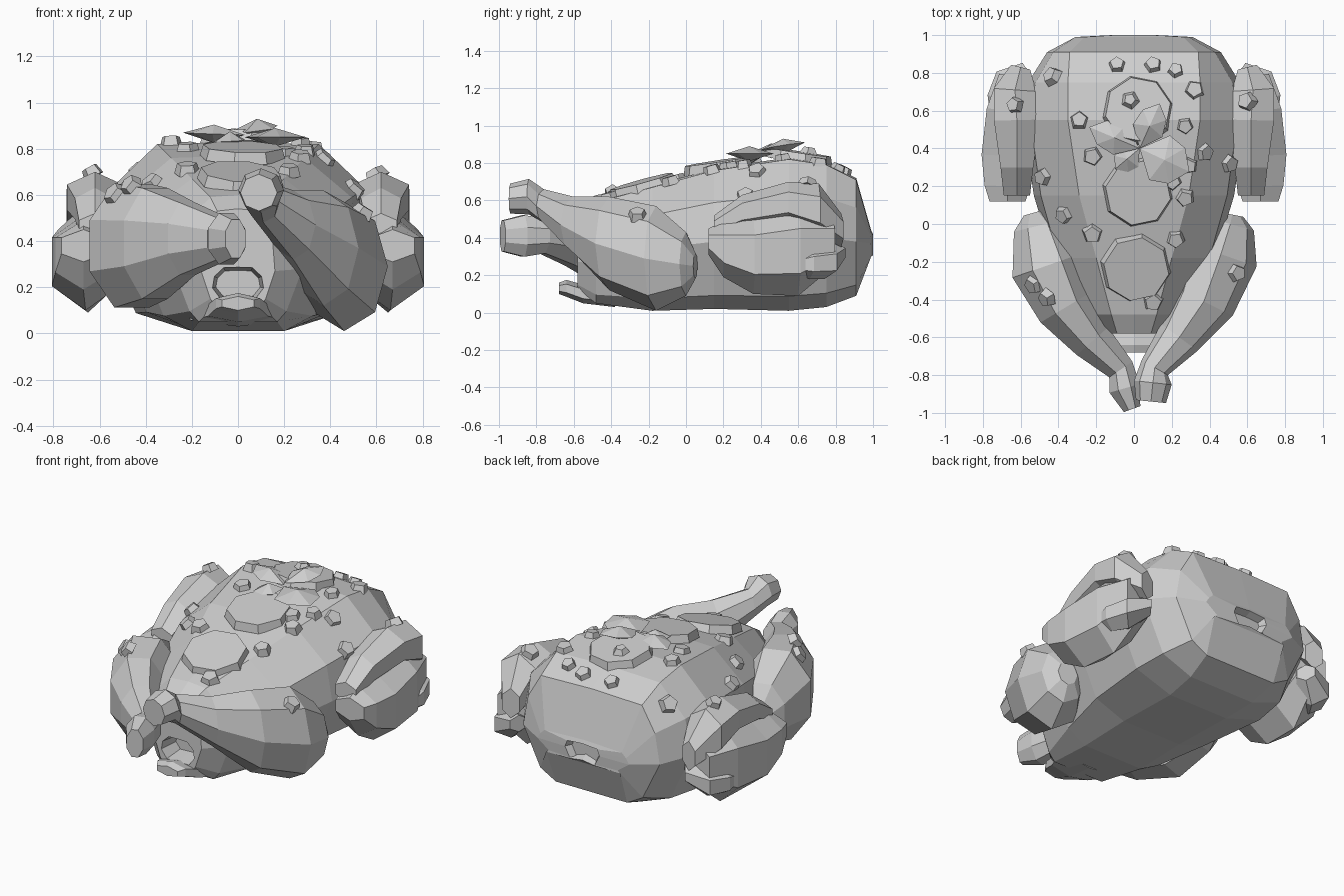
import bpy, bmesh, math, random
from mathutils import Vector, Matrix
from mathutils.bvhtree import BVHTree

random.seed(4)
if "Cube" in bpy.data.objects:
    bpy.data.objects.remove(bpy.data.objects["Cube"])

GREY = (0.62, 0.62, 0.62, 1)
grey = bpy.data.materials.new("plain grey")
grey.use_nodes = True
grey.diffuse_color = GREY
grey.node_tree.nodes["Principled BSDF"].inputs["Base Color"].default_value = GREY


def finish(name, bm):
    bmesh.ops.recalc_face_normals(bm, faces=bm.faces)
    mesh = bpy.data.meshes.new(name)
    bm.to_mesh(mesh)
    bm.free()
    mesh.materials.append(grey)
    obj = bpy.data.objects.new(name, mesh)
    bpy.context.collection.objects.link(obj)
    return obj


def skin(bm, rings):
    """Join rings of points into a closed tube and return its end caps."""
    rows = [[bm.verts.new(p) for p in ring] for ring in rings]
    n = len(rows[0])
    for a, b in zip(rows, rows[1:]):
        for i in range(n):
            j = (i + 1) % n
            bm.faces.new((a[i], a[j], b[j], b[i]))
    return bm.faces.new(rows[0]), bm.faces.new(rows[-1])


def limb(name, path, sides, turn=0.0):
    """Faceted limb; each path entry is x, y, z, half width, half height."""
    rings = []
    for i, (x, y, z, w, h) in enumerate(path):
        a = Vector(path[max(i - 1, 0)][:2])
        b = Vector(path[min(i + 1, len(path) - 1)][:2])
        d = (b - a).normalized()
        across = Vector((d.y, -d.x, 0))
        angles = [math.tau * (k + 0.5) / sides + turn for k in range(sides)]
        rings.append([Vector((x, y, z)) + across * w * math.cos(t)
                      + Vector((0, 0, h * math.sin(t))) for t in angles])
    bm = bmesh.new()
    skin(bm, rings)
    return finish(name, bm)


# Body: y, top z, top half width, widest half width, its z, base z, base half width
stations = [
    (-0.58, 0.53, 0.09, 0.16, 0.27, 0.12, 0.10),
    (-0.48, 0.59, 0.12, 0.28, 0.28, 0.05, 0.17),
    (-0.18, 0.67, 0.20, 0.43, 0.34, 0.01, 0.20),
    (0.15, 0.76, 0.29, 0.53, 0.38, 0.02, 0.20),
    (0.55, 0.82, 0.35, 0.59, 0.40, 0.01, 0.20),
    (0.75, 0.79, 0.35, 0.56, 0.40, 0.03, 0.22),
    (0.91, 0.71, 0.34, 0.46, 0.38, 0.09, 0.24),
    (0.99, 0.43, 0.26, 0.31, 0.37, 0.30, 0.25),
]
rings = []
for y, zt, wt, wm, zm, zb, wb in stations:
    half = [(wb, zb), (wm * 0.75, zm - 0.8 * (zm - zb)), (wm, zm),
            (wm * 0.93, zm + 0.55 * (zt - zm)), (wt, zt)]
    outline = [(0, zb)] + half + [(0, zt + 0.01)] + [(-x, z) for x, z in reversed(half)]
    rings.append([(x, y, z) for x, z in outline])
bm = bmesh.new()
front, back = skin(bm, rings)
bm.normal_update()
# Low cavity at the front
bmesh.ops.inset_region(bm, faces=[front], thickness=0.03, use_even_offset=False)
bmesh.ops.scale(bm, verts=front.verts, vec=(0.85, 1, 0.38),
                space=Matrix.Translation((0, 0, -0.15)))
bmesh.ops.inset_region(bm, faces=[front], thickness=0.015, use_even_offset=False)
bmesh.ops.translate(bm, verts=front.verts, vec=(0, 0.12, 0))
# Small neck dent at the back
bmesh.ops.inset_region(bm, faces=[back], thickness=0.02, use_even_offset=False)
bmesh.ops.scale(bm, verts=back.verts, vec=(0.4, 1, 1))
bmesh.ops.translate(bm, verts=back.verts, vec=(0, 0.01, 0))
bmesh.ops.inset_region(bm, faces=[back], thickness=0.02, use_even_offset=False)
bmesh.ops.translate(bm, verts=back.verts, vec=(0, -0.04, 0))
body = finish("body", bm)

# Tail flap below the cavity
tail = limb("tail", [(0, -0.38, 0.08, 0.24, 0.05), (0, -0.55, 0.10, 0.15, 0.05),
                     (0, -0.64, 0.13, 0.11, 0.045), (0, -0.68, 0.13, 0.08, 0.03)], 6)

# Legs, crossed at the ankles
right_leg = limb("right_leg", [
    (-0.53, 0.06, 0.34, 0.06, 0.10), (-0.51, -0.01, 0.36, 0.14, 0.19),
    (-0.46, -0.22, 0.38, 0.21, 0.29), (-0.36, -0.44, 0.39, 0.17, 0.26),
    (-0.22, -0.62, 0.41, 0.12, 0.17), (-0.07, -0.77, 0.41, 0.08, 0.10),
    (-0.05, -0.87, 0.41, 0.09, 0.12), (-0.01, -0.98, 0.41, 0.05, 0.09)], 8)
left_leg = limb("left_leg", [
    (0.52, 0.05, 0.25, 0.06, 0.07), (0.51, 0.0, 0.26, 0.13, 0.17),
    (0.46, -0.16, 0.29, 0.20, 0.28), (0.37, -0.41, 0.37, 0.17, 0.25),
    (0.24, -0.60, 0.47, 0.12, 0.15), (0.11, -0.76, 0.57, 0.08, 0.09),
    (0.10, -0.84, 0.62, 0.10, 0.095), (0.09, -0.94, 0.61, 0.08, 0.08)], 8, math.pi / 8)

# Folded wings, in three sections each
sections = {
    "upper_wing": [(0.62, 0.15, 0.46, 0.08, 0.06), (0.62, 0.30, 0.54, 0.10, 0.09),
                   (0.62, 0.55, 0.59, 0.14, 0.11), (0.63, 0.71, 0.55, 0.13, 0.14),
                   (0.60, 0.83, 0.44, 0.06, 0.09)],
    "lower_wing": [(0.67, 0.12, 0.38, 0.11, 0.07), (0.67, 0.20, 0.34, 0.14, 0.15),
                   (0.66, 0.36, 0.31, 0.17, 0.21), (0.65, 0.60, 0.33, 0.15, 0.24),
                   (0.62, 0.78, 0.38, 0.11, 0.14)],
    "wing_tip": [(0.56, 0.81, 0.32, 0.06, 0.05), (0.66, 0.74, 0.27, 0.11, 0.09),
                 (0.71, 0.66, 0.26, 0.08, 0.08), (0.74, 0.52, 0.25, 0.02, 0.02)],
}
targets = [body, right_leg, left_leg]
for side, s in (("left", 1), ("right", -1)):
    for part, path in sections.items():
        targets.append(limb(f"{side}_{part}", [(s * p[0], *p[1:]) for p in path], 6))

trees = [BVHTree.FromPolygons([v.co for v in o.data.vertices],
                              [p.vertices for p in o.data.polygons]) for o in targets]


def seat(x, y):
    """Highest surface point and its normal at x, y."""
    hits = [t.ray_cast(Vector((x, y, 3)), Vector((0, 0, -1))) for t in trees]
    best = max((h for h in hits if h[0]), key=lambda h: h[0].z)
    n = best[1] if best[1].z > 0 else -best[1]
    return best[0], n


def disc(name, x, y, sides, r1, r2, depth, lift, spin=0.0):
    p, n = seat(x, y)
    bm = bmesh.new()
    place = (Matrix.Translation(p + n * lift) @ n.to_track_quat("Z", "Y").to_matrix().to_4x4()
             @ Matrix.Rotation(spin, 4, "Z"))
    bmesh.ops.create_cone(bm, cap_ends=True, segments=sides, radius1=r1, radius2=r2,
                          depth=depth, matrix=place)
    return finish(name, bm)


# Round slices along the top
for i, (x, y) in enumerate([(0.01, -0.23), (0.02, 0.17), (0.02, 0.60)]):
    disc(f"slice_{i + 1}", x, y, 8, 0.19, 0.175, 0.05, 0.012, math.pi / 8)

# Scattered crumbs
crumbs = [(-0.09, 0.84), (0.10, 0.84), (0.22, 0.81), (-0.43, 0.78), (0.32, 0.71),
          (-0.29, 0.55), (-0.09, 0.57), (0.27, 0.52), (-0.22, 0.36), (0.37, 0.38),
          (0.29, 0.31), (0.50, 0.32), (0.20, 0.23), (0.27, 0.14), (-0.48, 0.25),
          (-0.37, 0.05), (-0.22, -0.05), (0.22, -0.08), (0.10, -0.41), (-0.53, -0.32),
          (-0.46, -0.39), (0.54, -0.26), (-0.63, 0.63), (0.60, 0.65)]
for i, (x, y) in enumerate(crumbs):
    r = random.uniform(0.046, 0.06)
    disc(f"crumb_{i + 1}", x, y, 5, r, r * 0.75, 0.045, 0.008, random.uniform(0, 6))
disc("crumb_top", -0.02, 0.65, 5, 0.055, 0.03, 0.04, 0.05)


# Leaves fanned out from the centre, ridged along the middle
def leaf(name, angle, length, width, z, rise):
    bm = bmesh.new()
    rim = [(0, 0), (0.4, -1), (0.75, -0.8), (1, 0), (0.75, 0.8), (0.4, 1)]
    top = [bm.verts.new((u * length, v * width, u * rise)) for u, v in rim]
    ridge = bm.verts.new((0.5 * length, 0, 0.5 * rise + 0.04))
    base = bm.verts.new((0.5 * length, 0, 0.5 * rise - 0.04))
    for a, b in zip(top, top[1:] + top[:1]):
        bm.faces.new((a, b, ridge))
        bm.faces.new((b, a, base))
    bm.transform(Matrix.Translation((0.03, 0.40, z)) @ Matrix.Rotation(math.radians(angle), 4, "Z"))
    finish(name, bm)


for i, spec in enumerate([(157, 0.29, 0.085, 0.86, 0.01), (66, 0.26, 0.085, 0.87, 0.04),
                          (-25, 0.29, 0.13, 0.85, 0.0), (-140, 0.17, 0.07, 0.84, -0.01)]):
    leaf(f"leaf_{i + 1}", *spec)
